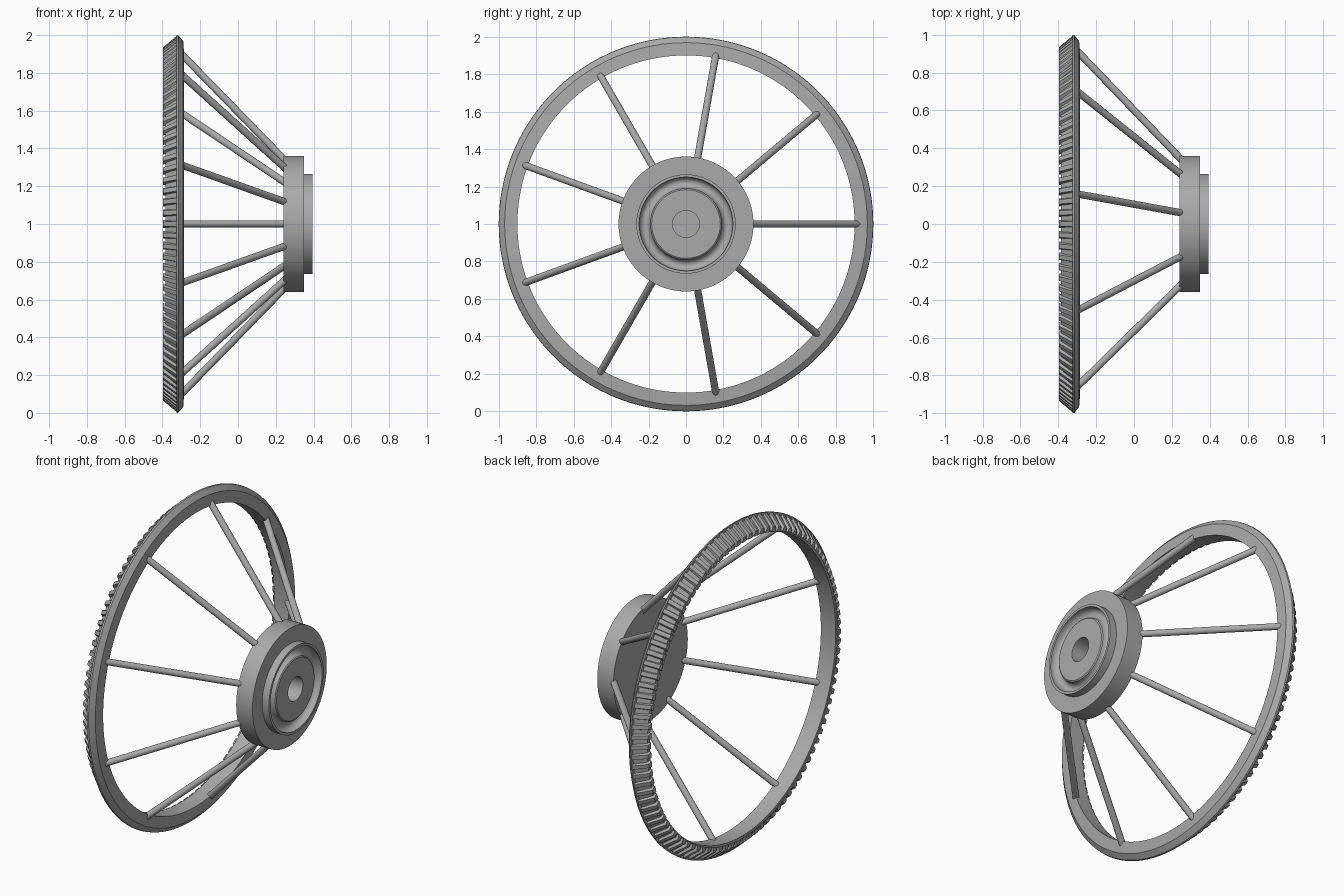
import bpy
import bmesh
from math import cos, sin, pi, radians
from mathutils import Vector

cube = bpy.data.objects.get("Cube")
if cube:
    bpy.data.objects.remove(cube)

TEETH = 100
SPOKES = 9
CENTRE = Vector((0, 0, 1))

grey = bpy.data.materials.new("cast grey")
grey.use_nodes = True
grey.diffuse_color = (0.4, 0.4, 0.4, 1)
grey.node_tree.nodes["Principled BSDF"].inputs["Base Color"].default_value = (0.4, 0.4, 0.4, 1)


def polar(x, r, a):
    """Point at radius r and angle a around the wheel axis."""
    return CENTRE + Vector((x, r * cos(a), r * sin(a)))


def finish(bm, name, angle=30):
    bmesh.ops.recalc_face_normals(bm, faces=bm.faces)
    mesh = bpy.data.meshes.new(name)
    bm.to_mesh(mesh)
    bm.free()
    mesh.materials.append(grey)
    obj = bpy.data.objects.new(name, mesh)
    bpy.context.collection.objects.link(obj)
    bpy.ops.object.select_all(action="DESELECT")
    obj.select_set(True)
    bpy.context.view_layer.objects.active = obj
    bpy.ops.object.shade_smooth_by_angle(angle=radians(angle))
    return obj


def lathe(name, profile, closed, steps):
    """Revolve an (x, radius) profile around the wheel axis."""
    bm = bmesh.new()
    verts = [bm.verts.new(polar(x, r, 0)) for x, r in profile]
    pairs = list(zip(verts, verts[1:]))
    if closed:
        pairs.append((verts[-1], verts[0]))
    edges = [bm.edges.new(p) for p in pairs]
    bmesh.ops.spin(bm, geom=verts + edges, cent=CENTRE, axis=(1, 0, 0),
                   angle=2 * pi, steps=steps, use_merge=True)
    bmesh.ops.remove_doubles(bm, verts=bm.verts, dist=1e-5)
    return finish(bm, name)


# Rim: root cone on the left, sloping back on the right
lathe("rim", [(-0.385, 0.90), (-0.385, 0.925), (-0.325, 0.98), (-0.325, 1.0),
              (-0.315, 0.998), (-0.29, 0.968), (-0.285, 0.90)], True, 144)

# Bevel gear teeth, tapered towards the small end
bm = bmesh.new()
pitch = 2 * pi / TEETH
for i in range(TEETH):
    a = i * pitch
    ends = []
    for x, root, tip in ((-0.397, 0.905, 0.935), (-0.32, 0.965, 0.999)):
        ends.append([bm.verts.new(polar(x, r, a + k * pitch))
                     for r, k in ((root, -0.36), (tip, -0.2), (tip, 0.2), (root, 0.36))])
    small, large = ends
    bm.faces.new(small)
    bm.faces.new(large)
    for j in range(4):
        k = (j + 1) % 4
        bm.faces.new((small[j], small[k], large[k], large[j]))
finish(bm, "gear_teeth")

# Hub: disc, raised collar, round groove and blind bore
groove = [(0.385 - 0.035 * sin(t * pi / 8), 0.22 + 0.03 * cos(t * pi / 8)) for t in range(9)]
lathe("hub", [(0.24, 0), (0.24, 0.36), (0.35, 0.36), (0.35, 0.265), (0.395, 0.265),
              (0.395, 0.25)] + groove + [(0.39, 0.183), (0.39, 0.072), (0.29, 0.072), (0.29, 0)],
      False, 96)

# Spokes: straight round bars from the hub out to the rim
for i in range(SPOKES):
    a = 2 * pi * i / SPOKES
    inner, outer = polar(0.27, 0.32, a), polar(-0.31, 0.925, a)
    axis = outer - inner
    bm = bmesh.new()
    bmesh.ops.create_cone(bm, cap_ends=True, segments=20, radius1=0.019, radius2=0.019,
                          depth=axis.length)
    bmesh.ops.rotate(bm, verts=bm.verts, matrix=axis.to_track_quat("Z", "Y").to_matrix())
    bmesh.ops.translate(bm, verts=bm.verts, vec=(inner + outer) / 2)
    finish(bm, f"spoke_{i + 1}")
